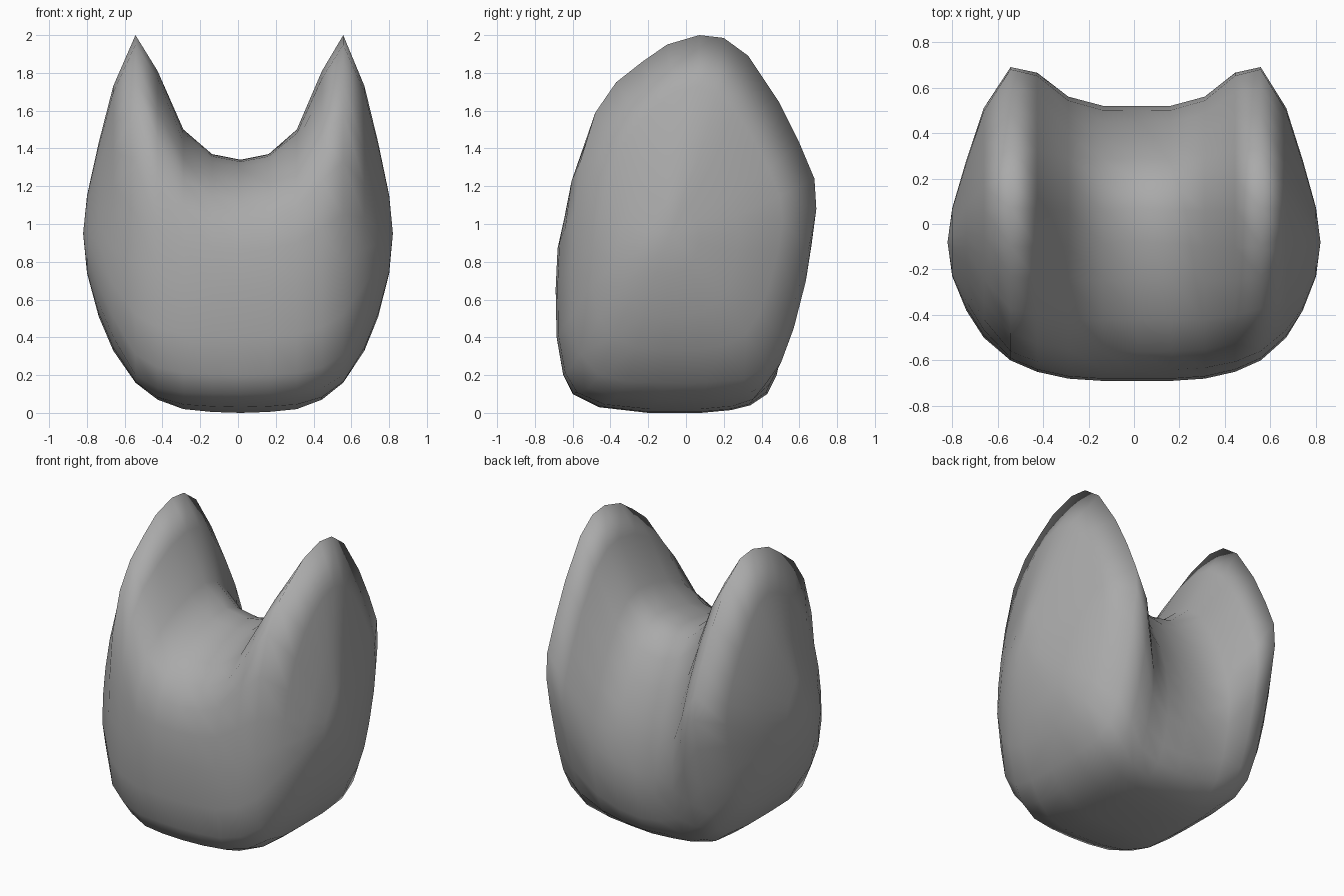
import bpy
import bmesh

# Remove the default cube only
default_cube = bpy.data.objects.get("Cube")
if default_cube:
    bpy.data.objects.remove(default_cube, do_unlink=True)

# Side profiles as (y, z), running under the base, up the back, over the top, down the front
saddle_profile = [
    (-.2, 0), (.08, 0), (.24, .015), (.34, .04), (.43, .1), (.48, .2), (.52, .38),
    (.52, .52), (.5, .7), (.45, .88), (.38, 1.04), (.29, 1.2), (.19, 1.3),
    (.07, 1.34), (-.08, 1.33), (-.24, 1.3), (-.42, 1.23), (-.56, 1.13), (-.64, 1.01),
    (-.68, .86), (-.69, .65), (-.685, .4), (-.65, .2), (-.6, .1), (-.46, .03)]
lobe_profile = [
    (-.12, .16), (.1, .16), (.31, .18), (.43, .25), (.51, .39), (.58, .6), (.65, .87),
    (.69, 1.08), (.68, 1.24), (.6, 1.43), (.49, 1.65), (.33, 1.89), (.2, 1.985),
    (.07, 2), (-.1, 1.95), (-.23, 1.86), (-.37, 1.75), (-.48, 1.59), (-.56, 1.33),
    (-.59, 1.05), (-.6, .8), (-.6, .52), (-.56, .31), (-.46, .2), (-.31, .165)]
# Flank outline in unit proportions: full below, narrow above
flank_profile = [
    (.4, 0), (.55, 0), (.7, .03), (.82, .08), (.9, .16), (.95, .26), (.99, .38),
    (1, .48), (.98, .58), (.93, .68), (.86, .78), (.78, .88), (.7, .96),
    (.6, 1), (.5, .98), (.42, .94), (.33, .86), (.22, .74), (.13, .62),
    (.06, .52), (.02, .42), (0, .3), (.04, .17), (.12, .08), (.25, .02)]
profiles = [saddle_profile, lobe_profile, flank_profile]

# Half of the cross stations: x, profile position, front y, back y, bottom z, top z
half_stations = [
    (0, 0, -.69, .52, 0, 1.34),
    (.15, .05, -.69, .52, .005, 1.37),
    (.3, .3, -.68, .56, .02, 1.5),
    (.435, .75, -.65, .665, .07, 1.81),
    (.55, 1, -.6, .69, .16, 2),
    (.665, 1.5, -.5, .51, .33, 1.73),
    (.74, 2, -.38, .28, .51, 1.43),
    (.8, 2, -.23, .07, .74, 1.15)]
half_width = .82
side_tip = (-.08, .95)


def fit(values, low, high):
    """Stretch values so that they span low to high."""
    start, end = min(values), max(values)
    return [low + (v - start) / (end - start) * (high - low) for v in values]


def blend(axis, position, low, high):
    """Mix the two profiles next to position, fitted to the given span."""
    first = min(int(position), len(profiles) - 2)
    share = position - first
    near, far = (fit([point[axis] for point in profile], low, high)
                 for profile in profiles[first:first + 2])
    return fit([a * (1 - share) + b * share for a, b in zip(near, far)], low, high)


def add_ring(bm, side, station):
    x, position, front, back, bottom, top = station
    ys = blend(0, position, front, back)
    zs = blend(1, position, bottom, top)
    # The middle leans slightly to one side
    x = side * x + .013 * (1 - (x / half_width) ** 2)
    return [bm.verts.new((x, y, z)) for y, z in zip(ys, zs)]


def build_body():
    bm = bmesh.new()
    stations = [(-1, s) for s in reversed(half_stations[1:])]
    stations += [(1, s) for s in half_stations]
    rings = [add_ring(bm, side, station) for side, station in stations]
    count = len(saddle_profile)

    # Skin between neighbouring rings
    for left, right in zip(rings, rings[1:]):
        for i in range(count):
            j = (i + 1) % count
            bm.faces.new((left[i], left[j], right[j], right[i]))

    # Close each side with a fan around its outermost point
    for side, ring in ((-1, rings[0]), (1, rings[-1])):
        tip = bm.verts.new((side * half_width, *side_tip))
        for i in range(count):
            bm.faces.new((ring[i], ring[(i + 1) % count], tip))

    bmesh.ops.recalc_face_normals(bm, faces=bm.faces)
    for face in bm.faces:
        face.smooth = True
    mesh = bpy.data.meshes.new("two_lobed_body")
    bm.to_mesh(mesh)
    bm.free()
    body = bpy.data.objects.new("two_lobed_body", mesh)
    bpy.context.collection.objects.link(body)
    return body


# Plain mid grey surface
grey = bpy.data.materials.new("plain_grey")
grey.use_nodes = True
colour = (.4, .4, .4, 1)
grey.diffuse_color = colour
grey.node_tree.nodes["Principled BSDF"].inputs["Base Color"].default_value = colour

body = build_body()
body.data.materials.append(grey)
